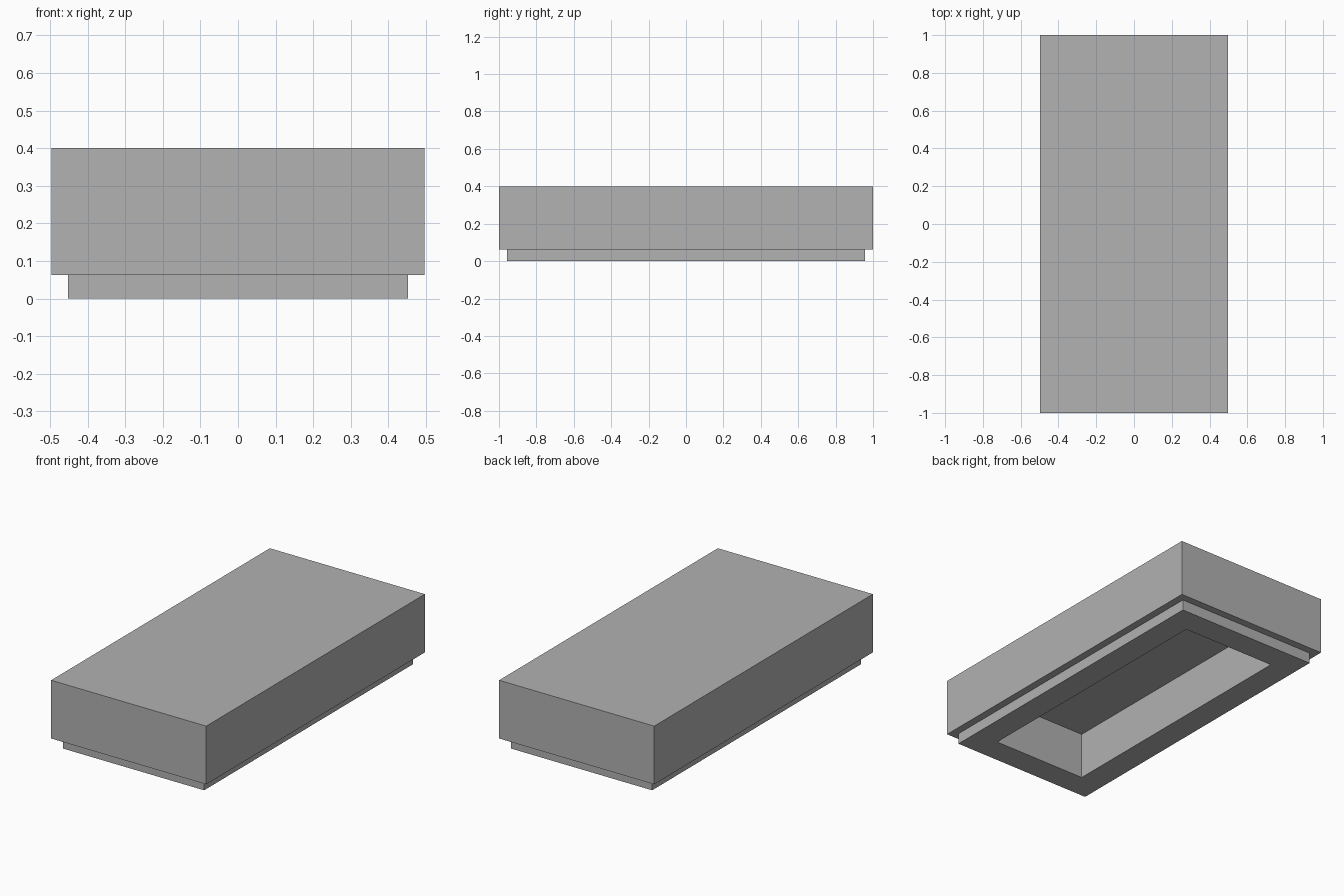
import bpy
import bmesh
from mathutils import Vector

# Remove the default object
cube = bpy.data.objects.get("Cube")
if cube:
    bpy.data.objects.remove(cube, do_unlink=True)

# Sizes
WIDTH, LENGTH = 0.993, 2.0
TOP, LIP_HEIGHT = 0.4, 0.063
LIP_STEP, WALL = 0.044, 0.151
CAVITY_DEPTH = 0.272

# Material
grey = bpy.data.materials.new("plain grey")
grey.use_nodes = True
colour = (0.445, 0.445, 0.445, 1)
grey.diffuse_color = colour
grey.node_tree.nodes["Principled BSDF"].inputs["Base Color"].default_value = colour


def step(bm, face, inset, rise):
    """Inset a face, extrude it vertically and return the moved face."""
    bmesh.ops.inset_region(bm, faces=[face], thickness=inset, use_even_offset=True)
    face = bmesh.ops.extrude_discrete_faces(bm, faces=[face])["faces"][0]
    bmesh.ops.translate(bm, verts=face.verts, vec=(0, 0, rise))
    return face


# Main block
bm = bmesh.new()
bmesh.ops.create_cube(bm, size=1)
height = TOP - LIP_HEIGHT
bmesh.ops.scale(bm, verts=bm.verts, vec=(WIDTH, LENGTH, height))
bmesh.ops.translate(bm, verts=bm.verts, vec=(0, 0, LIP_HEIGHT + height / 2))

# Recessed lip below the block, then the open cavity inside it
bm.normal_update()
bottom = min(bm.faces, key=lambda f: f.calc_center_median().z)
bottom = step(bm, bottom, LIP_STEP, -LIP_HEIGHT)
bm.normal_update()
step(bm, bottom, WALL, CAVITY_DEPTH)
bmesh.ops.recalc_face_normals(bm, faces=bm.faces)

mesh = bpy.data.meshes.new("hollow_lid")
bm.to_mesh(mesh)
bm.free()
mesh.materials.append(grey)
lid = bpy.data.objects.new("hollow_lid", mesh)
bpy.context.collection.objects.link(lid)
